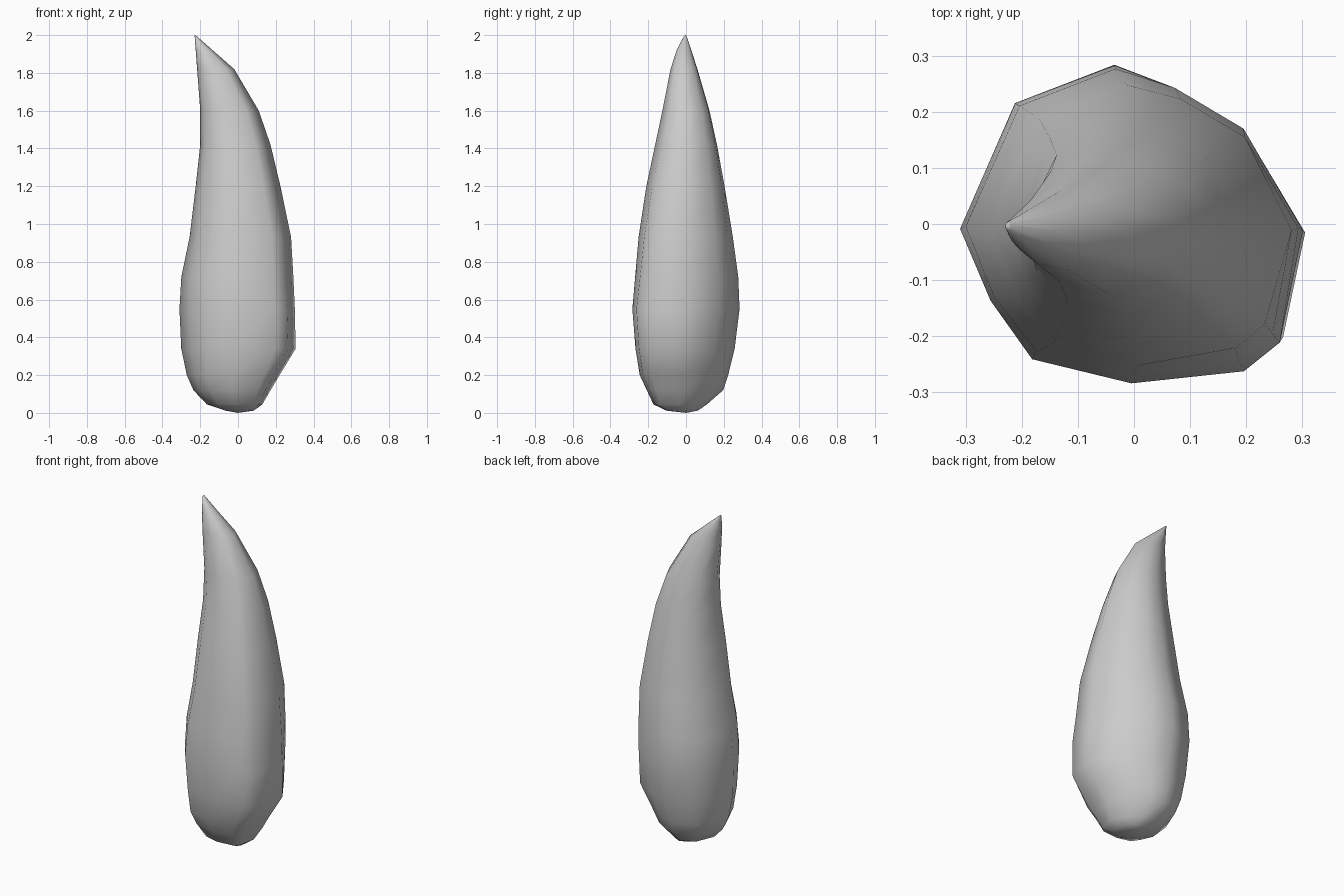
import bpy
import bmesh
from math import atan2, cos, sin

cube = bpy.data.objects.get("Cube")
if cube:
    bpy.data.objects.remove(cube, do_unlink=True)

# Soft neutral grey for the whole horn
grey = bpy.data.materials.new("plain grey")
grey.use_nodes = True
grey.diffuse_color = (0.6, 0.6, 0.6, 1)
shader = next(n for n in grey.node_tree.nodes if n.type == 'BSDF_PRINCIPLED')
shader.inputs["Base Color"].default_value = grey.diffuse_color
shader.inputs["Roughness"].default_value = 0.8

# Uneven cross-section of the body, in units of its half width and half depth
OUTLINE = [(1, -.04), (.65, .59), (.25, .85), (-.1, 1), (-.68, .76), (-1, -.03),
           (-.82, -.48), (-.58, -.85), (0, -1), (.66, -.93), (.87, -.75)]

# Side profiles as (height, offset)
LEFT = [(.01, .08), (.03, .12), (.15, .19), (.34, .305), (.6, .3), (.95, .28),
        (1.2, .225), (1.47, .16), (1.6, .11), (1.82, -.02), (2, -.225)]
RIGHT = [(.01, -.06), (.05, -.18), (.15, -.26), (.33, -.3), (.55, -.31), (.72, -.3),
         (.9, -.26), (1.4, -.2), (1.6, -.2), (2, -.23)]
FRONT = [(.01, -.1), (.04, -.17), (.2, -.245), (.48, -.29), (1, -.245), (1.2, -.21),
         (1.6, -.125), (1.78, -.095), (1.98, -.03), (2, -.005)]
BACK = [(.01, .06), (.1, .19), (.28, .25), (.6, .29), (.83, .265), (1.2, .205),
        (1.5, .15), (1.7, .1), (1.9, .035), (2, .002)]
HEIGHTS = [.012, .045, .12, .2, .34, .55, .72, .93, 1.2, 1.42, 1.6, 1.82, 1.92, 1.995]


def sample(profile, z):
    """Offset of a side profile at height z."""
    for (z0, a), (z1, b) in zip(profile, profile[1:]):
        if z <= z1:
            return a + (b - a) * max(0, z - z0) / (z1 - z0)
    return profile[-1][1]


def ring(bm, z):
    """One cross-section, rounder towards the tip."""
    x0, x1, y0, y1 = (sample(p, z) for p in (RIGHT, LEFT, FRONT, BACK))
    blend = min(1, max(0, z - .5))
    verts = []
    for u, v in OUTLINE:
        angle = atan2(v, u)
        u += (cos(angle) - u) * blend
        v += (sin(angle) - v) * blend
        verts.append(bm.verts.new(((x0 + x1 + u * (x1 - x0)) / 2,
                                   (y0 + y1 + v * (y1 - y0)) / 2, z)))
    return verts


# Curved horn: lofted rings closed at the base and the tip
bm = bmesh.new()
rings = [ring(bm, z) for z in HEIGHTS]
count = len(OUTLINE)
for low, high in zip(rings, rings[1:]):
    for i in range(count):
        j = (i + 1) % count
        bm.faces.new((low[i], low[j], high[j], high[i]))
base = bm.verts.new((0, 0, 0))
tip = bm.verts.new((-.228, 0, 2))
for i in range(count):
    j = (i + 1) % count
    bm.faces.new((base, rings[0][j], rings[0][i]))
    bm.faces.new((tip, rings[-1][i], rings[-1][j]))
bmesh.ops.recalc_face_normals(bm, faces=bm.faces)
for face in bm.faces:
    face.smooth = True

mesh = bpy.data.meshes.new("curved_horn")
bm.to_mesh(mesh)
bm.free()
mesh.materials.append(grey)
horn = bpy.data.objects.new("curved_horn", mesh)
bpy.context.collection.objects.link(horn)
